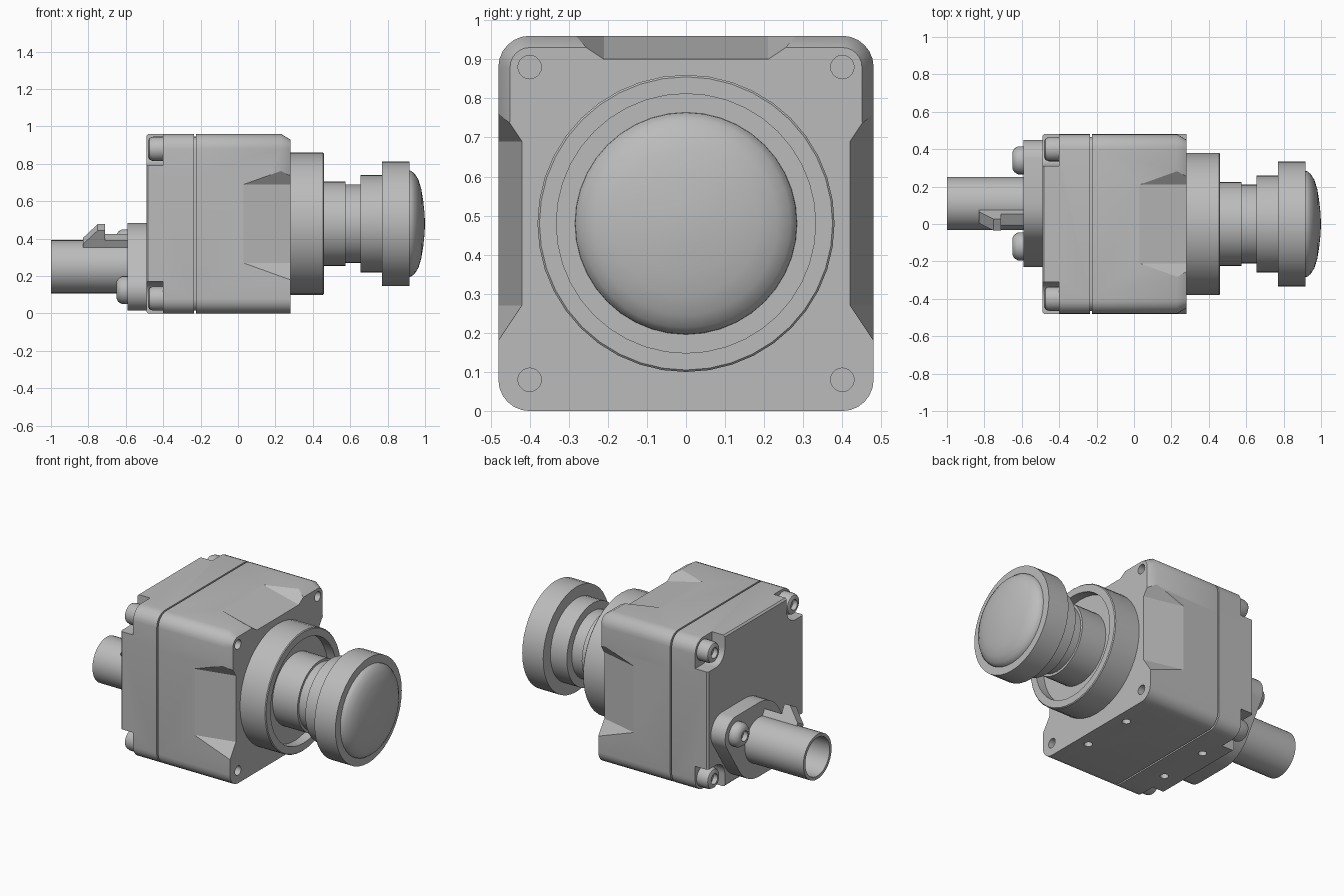
import bpy, bmesh
from math import sin, cos, pi, radians, atan2

cube = bpy.data.objects.get("Cube")
if cube:
    bpy.data.objects.remove(cube, do_unlink=True)

grey = bpy.data.materials.new("plain grey")
grey.use_nodes = True
colour = (0.5, 0.5, 0.5, 1)
grey.diffuse_color = colour
grey.node_tree.nodes["Principled BSDF"].inputs["Base Color"].default_value = colour

HALF, CORNER, MID = 0.48, 0.08, 0.48
SCREW = 0.40


def smooth(obj):
    bpy.ops.object.select_all(action="DESELECT")
    obj.select_set(True)
    bpy.context.view_layer.objects.active = obj
    bpy.ops.object.shade_smooth_by_angle(angle=radians(32))


def finish(name, bm):
    bmesh.ops.recalc_face_normals(bm, faces=bm.faces)
    mesh = bpy.data.meshes.new(name)
    bm.to_mesh(mesh)
    bm.free()
    mesh.materials.append(grey)
    obj = bpy.data.objects.new(name, mesh)
    bpy.context.collection.objects.link(obj)
    smooth(obj)
    return obj


def lathe(name, profile, y=0, z=MID, steps=40):
    """Turn (x, radius) points around an axis parallel to x."""
    bm = bmesh.new()
    verts = [bm.verts.new((x, y, z + r)) for x, r in profile]
    edges = [bm.edges.new(pair) for pair in zip(verts, verts[1:])]
    bmesh.ops.spin(bm, geom=verts + edges, cent=(0, y, z), axis=(1, 0, 0),
                   angle=2 * pi, steps=steps)
    bmesh.ops.remove_doubles(bm, verts=bm.verts, dist=1e-5)
    return finish(name, bm)


def hull(name, points):
    bm = bmesh.new()
    for p in points:
        bm.verts.new(p)
    out = bmesh.ops.convex_hull(bm, input=bm.verts)
    spare = [v for v in bm.verts if not v.link_faces]
    bmesh.ops.delete(bm, geom=spare, context="VERTS")
    bmesh.ops.dissolve_limit(bm, angle_limit=0.01, verts=bm.verts, edges=bm.edges)
    return finish(name, bm)


def circle(a, b, r, n=32):
    return [(a + r * cos(2 * pi * i / n), b + r * sin(2 * pi * i / n)) for i in range(n)]


def cut(target, cutter):
    mod = target.modifiers.new("cut", "BOOLEAN")
    mod.operation = "DIFFERENCE"
    mod.solver = "EXACT"
    mod.object = cutter
    bpy.ops.object.select_all(action="DESELECT")
    bpy.context.view_layer.objects.active = target
    target.select_set(True)
    bpy.ops.object.modifier_apply(modifier=mod.name)
    bpy.data.objects.remove(cutter, do_unlink=True)


# Housing outline: rounded square, with extra points where the front chamfer stops
outline = []
c = HALF - CORNER
for k, (sy, sz) in enumerate([(1, 1), (-1, 1), (-1, -1), (1, -1)]):
    for i in range(7):
        a = pi / 2 * (k + i / 6)
        outline.append((sy * c, sz * c, cos(a), sin(a)))
    if k == 1:
        outline += [(-c, 0.26, -1, 0), (-c, 0.24, -1, 0)]
outline += [(c, 0.24, 1, 0), (c, 0.26, 1, 0)]

# Housing: lofted with a seam groove and an upper front chamfer
bm = bmesh.new()
rings = []
for x, inset, top_only in [(-0.49, 0.01, 0), (-0.48, 0, 0), (-0.235, 0, 0),
                           (-0.235, 0.015, 0), (-0.225, 0.015, 0), (-0.225, 0, 0),
                           (0.23, 0, 0), (0.28, 0.03, 1)]:
    ring = []
    for cy, cz, dy, dz in outline:
        r = CORNER - (inset if not top_only or cz > 0.25 else 0)
        ring.append(bm.verts.new((x, cy + dy * r, MID + cz + dz * r)))
    rings.append(ring)
n = len(outline)
for lo, hi in zip(rings, rings[1:]):
    for i in range(n):
        j = (i + 1) % n
        bm.faces.new((lo[i], lo[j], hi[j], hi[i]))
bm.faces.new(rings[0])
bm.faces.new(rings[-1])
housing = finish("housing", bm)

# Sloping scoops on the top and both sides, towards the lens
scoop = []
for x, floor in [(0.03, 0), (0.33, 0.072)]:
    for d in (floor, -0.05):
        t = 0.21 + 0.36 * (x - 0.03) - 1.5 * d
        scoop += [(x, t, d), (x, -t, d)]
cut(housing, hull("top_scoop", [(x, t, MID + HALF - d) for x, t, d in scoop]))
for s in (1, -1):
    cut(housing, hull("side_scoop", [(x, s * (HALF - d), MID + t) for x, t, d in scoop]))

# Corner screws at the back, their open pockets, and holes at the front
for sy in (1, -1):
    for sz in (1, -1):
        y, z = sy * SCREW, MID + sz * SCREW
        pocket = [(x, a, b) for x in (-0.6, -0.40)
                  for oy in (0, 0.3) for oz in (0, 0.3)
                  for a, b in circle(y + sy * oy, z + sz * oz, 0.09)]
        cut(housing, hull("pocket", pocket))
        cut(housing, lathe("hole", [(0.2, 0), (0.2, 0.03), (0.4, 0.03), (0.4, 0)], y, z, 20))
        lathe("corner_screw", [(-0.39, 0), (-0.39, 0.065), (-0.455, 0.065), (-0.473, 0.058),
                               (-0.48, 0.045), (-0.48, 0.032), (-0.45, 0.032), (-0.45, 0)],
              y, z, 24)

# Mounting holes underneath
for x in (0.20, -0.37):
    for y in (0.17, -0.17):
        cut(housing, hull("base_hole", [(a, b, h) for h in (-0.1, 0.08)
                                        for a, b in circle(x, y, 0.025, 16)]))
smooth(housing)

# Lens mount and lens
lathe("lens_mount", [(0.27, 0), (0.27, 0.38), (0.455, 0.38), (0.46, 0.375),
                     (0.46, 0.33), (0.40, 0.33), (0.40, 0)])
lathe("lens_barrel", [(0.39, 0), (0.39, 0.225), (0.575, 0.225), (0.575, 0.21),
                      (0.655, 0.21), (0.655, 0.26), (0.77, 0.26), (0.77, 0.333),
                      (0.917, 0.333), (0.917, 0)])
lathe("lens_glass", [(0.91, 0), (0.91, 0.285), (0.925, 0.283), (0.945, 0.267),
                     (0.965, 0.235), (0.98, 0.185), (0.99, 0.125), (0.997, 0.06), (1.0, 0)])

# Connector at the back, tilted about its own axis
CY, CZ = 0.11, 0.25
tilt = atan2(0.125, 0.23)


def turned(x, u, v):
    return (x, CY + u * cos(tilt) - v * sin(tilt), CZ + u * sin(tilt) + v * cos(tilt))


flange = circle(0, 0, 0.235, 48) + circle(0.262, 0, 0.11) + circle(-0.262, 0, 0.11)
hull("connector_flange", [turned(x, u, v) for x in (-0.59, -0.48) for u, v in flange])
lathe("connector_tube", [(-0.58, 0), (-0.58, 0.142), (-1, 0.142), (-1, 0.122),
                         (-0.68, 0.122), (-0.68, 0)], CY, CZ)
lathe("connector_pin", [(-0.67, 0), (-0.67, 0.05), (-0.85, 0.05), (-0.85, 0.032),
                        (-0.72, 0.032), (-0.72, 0)], CY, CZ, 24)
for u in (0.262, -0.262):
    _, y, z = turned(0, u, 0)
    lathe("flange_screw", [(-0.58, 0), (-0.58, 0.075), (-0.62, 0.075), (-0.64, 0.063),
                           (-0.65, 0.045), (-0.65, 0.032), (-0.62, 0.032), (-0.62, 0)],
          y, z, 24)

# Latch tooth and rail on the connector
tooth = [(-0.83, 0.13), (-0.83, 0.155), (-0.75, 0.24), (-0.71, 0.24), (-0.71, 0.13)]
hull("latch_tooth", [turned(x, u, v) for x, v in tooth for u in (0.035, -0.035)])
hull("latch_rail", [turned(x, u, v) for x in (-0.72, -0.58) for v in (0.125, 0.18)
                    for u in (0.035, -0.035)])
